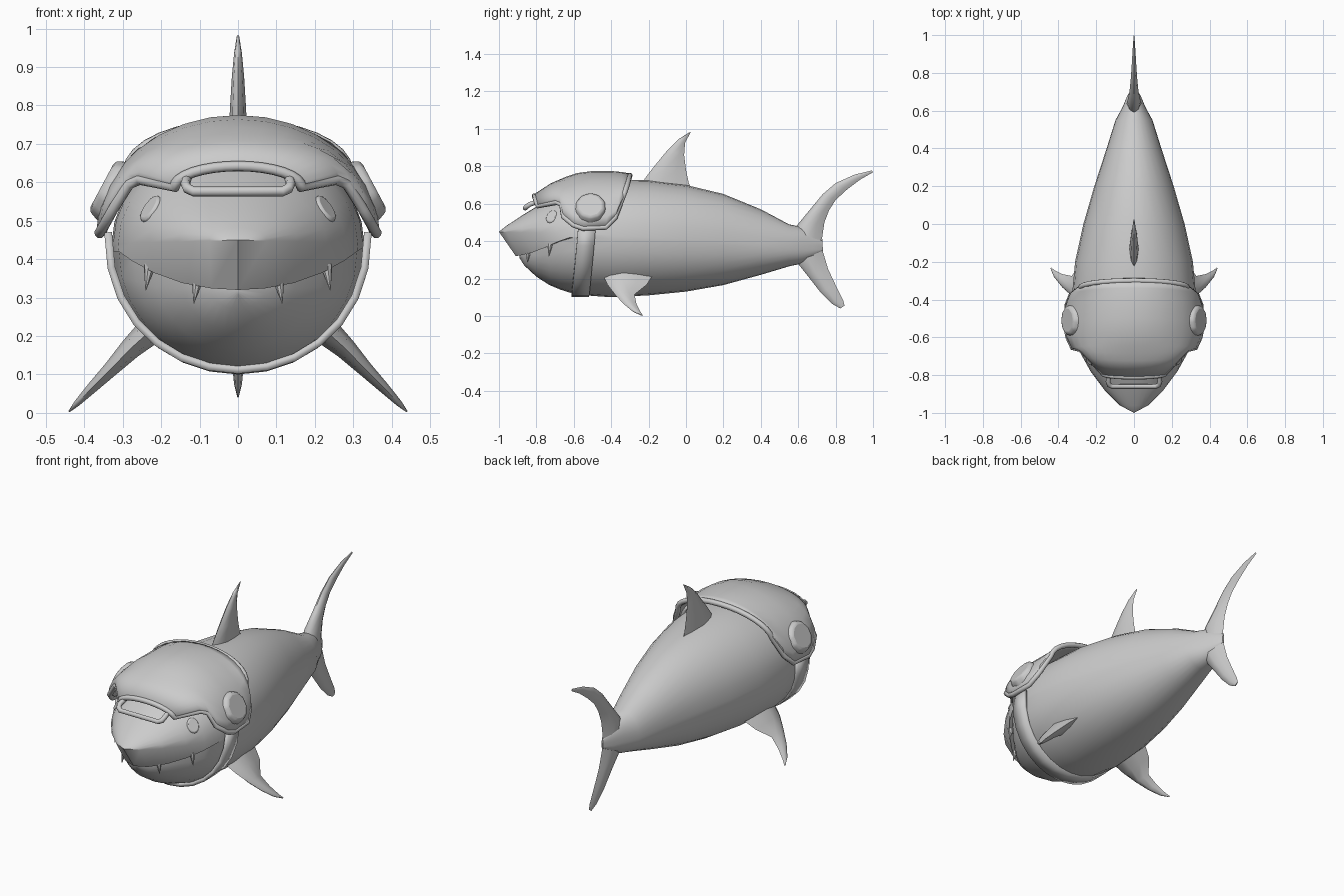
import bpy, bmesh
from math import sin, cos, pi
from mathutils import Vector

if "Cube" in bpy.data.objects:
    bpy.data.objects.remove(bpy.data.objects["Cube"])


def finish(obj, angle=40):
    bpy.ops.object.select_all(action='DESELECT')
    obj.select_set(True)
    bpy.context.view_layer.objects.active = obj
    bpy.ops.object.shade_smooth_by_angle(angle=angle * pi / 180)
    return obj


def loft(name, rings, closed=True, solid=0, angle=40):
    """Skin a list of equal-length point rings; optionally give it thickness."""
    bm = bmesh.new()
    rows = [[bm.verts.new(p) for p in r] for r in rings]
    n = len(rows[0])
    for a, b in zip(rows, rows[1:]):
        for i in range(n if closed else n - 1):
            j = (i + 1) % n
            bm.faces.new((a[i], a[j], b[j], b[i]))
    if closed:
        bm.faces.new(rows[0])
        bm.faces.new(rows[-1])
    bmesh.ops.remove_doubles(bm, verts=bm.verts, dist=0.0005)
    bmesh.ops.recalc_face_normals(bm, faces=bm.faces)
    me = bpy.data.meshes.new(name)
    bm.to_mesh(me)
    bm.free()
    obj = bpy.data.objects.new(name, me)
    bpy.context.collection.objects.link(obj)
    if solid:
        m = obj.modifiers.new("thickness", 'SOLIDIFY')
        m.thickness = solid
        m.offset = 0
    return finish(obj, angle)


def fin(name, sections, normal):
    """Lens-shaped fin from (leading point, trailing point, half thickness)."""
    nrm = Vector(normal).normalized()
    prof = [(0, 0), (.12, .65), (.4, 1), (.72, .6), (1, 0), (.72, -.6), (.4, -1), (.12, -.65)]
    rings = [[Vector(f).lerp(Vector(b), u) + nrm * t * v for u, v in prof]
             for f, b, t in sections]
    return loft(name, rings, angle=60)


def tube(name, pts, r, cyclic=False):
    cu = bpy.data.curves.new(name, 'CURVE')
    cu.dimensions = '3D'
    cu.bevel_depth = r
    cu.bevel_resolution = 2
    cu.use_fill_caps = True
    sp = cu.splines.new('POLY')
    sp.points.add(len(pts) - 1)
    for q, p in zip(sp.points, pts):
        q.co = (*p, 1)
    sp.use_cyclic_u = cyclic
    obj = bpy.data.objects.new(name, cu)
    bpy.context.collection.objects.link(obj)
    bpy.ops.object.select_all(action='DESELECT')
    obj.select_set(True)
    bpy.context.view_layer.objects.active = obj
    bpy.ops.object.convert(target='MESH')
    return finish(bpy.context.object, 60)


def cone(name, loc, axis, r1, r2, depth, sides, scale=(1, 1, 1), bevel=0):
    bpy.ops.mesh.primitive_cone_add(vertices=sides, radius1=r1, radius2=r2, depth=depth, location=loc)
    o = bpy.context.object
    o.name = name
    o.rotation_euler = Vector(axis).to_track_quat('Z', 'Y').to_euler()
    o.scale = scale
    if bevel:
        m = o.modifiers.new("bevel", 'BEVEL')
        m.width = bevel
        m.segments = 2
    return finish(o, 40)


# Body: ridge y, half width, ridge z, top z | lip x, y, z | jaw y, half width, top z, bottom z
head = [
    (-1, 0, .45, .45, 0, -.91, .32, -.89, 0, .33, .31),
    (-.96, .075, .448, .482, .07, -.885, .324, -.865, .08, .34, .27),
    (-.88, .155, .446, .535, .145, -.825, .338, -.80, .15, .355, .21),
    (-.78, .23, .444, .597, .22, -.755, .365, -.73, .22, .375, .165),
    (-.69, .28, .442, .645, .275, -.69, .395, -.67, .27, .40, .14),
    (-.60, .312, .44, .69, .31, -.62, .42, -.60, .31, .42, .118)]
# Trunk: y, half width, mid z, top z, bottom z
trunk = [(-.5, .325, .44, .715, .107), (-.4, .33, .43, .73, .10), (-.2, .312, .42, .725, .11),
         (0, .268, .41, .70, .13), (.2, .21, .40, .652, .165), (.4, .145, .385, .57, .22),
         (.55, .098, .375, .49, .265), (.62, .06, .375, .475, .28),
         (.68, .035, .375, .44, .31), (.73, .005, .375, .40, .35)]
stations = head + [(y, w, m, t, w, y, m - .01, y, w, m - .02, b) for y, w, m, t, b in trunk]
N = 14
rings = []
for y, w, zr, zt, lx, ly, lz, jy, jw, jt, jb in stations:
    top = [(w * cos(pi * i / N), y, zr + (zt - zr) * sin(pi * i / N)) for i in range(N + 1)]
    jaw = [(-jw * cos(pi * i / N), jy, jt - (jt - jb) * sin(pi * i / N)) for i in range(N + 1)]
    rings.append([(lx, ly, lz)] + top + [(-lx, ly, lz)] + jaw)
loft("body", rings, angle=35)

# Tail, from lower tip to upper tip: leading y, z, trailing y, z, half thickness
tail = [(.825, .04, .848, .055, .003), (.78, .065, .84, .085, .01), (.72, .125, .80, .165, .017),
        (.65, .215, .76, .25, .024), (.59, .29, .733, .34, .035), (.57, .38, .728, .42, .042),
        (.59, .48, .74, .50, .035), (.66, .565, .765, .565, .024), (.73, .65, .80, .62, .018),
        (.80, .71, .86, .675, .013), (.90, .755, .93, .728, .008), (.993, .778, 1, .768, .002)]
fin("tail_fin", [((0, a, b), (0, c, d), t) for a, b, c, d, t in tail], (1, 0, 0))

# Dorsal fin
dorsal = [(-.25, .66, .05, .64, .026), (-.22, .735, .015, .71, .024), (-.17, .80, 0, .78, .021),
          (-.10, .885, -.01, .86, .016), (-.04, .945, -.005, .925, .01), (.015, .98, .025, .983, .003)]
fin("dorsal_fin", [((0, a, b), (0, c, d), t) for a, b, c, d, t in dorsal], (1, 0, 0))

# Pectoral fins: x, z, leading y, trailing y, half thickness
pectoral = [(.21, .23, -.45, -.17, .04), (.28, .167, -.42, -.21, .028), (.33, .115, -.38, -.275, .02),
            (.38, .065, -.335, -.265, .014), (.42, .024, -.285, -.245, .008), (.44, .003, -.24, -.23, .002)]
for s, side in ((1, "left"), (-1, "right")):
    fin("pectoral_fin_" + side,
        [((s * x, a, z), (s * x, b, z), t) for x, z, a, b, t in pectoral], (s, 0, 1))
    # Eye, teeth and ear cup
    cone("eye_" + side, (s * .222, -.715, .527), (s * .72, -.4, .56), .045, .038, .03, 16,
         (.8, 1, 1), .006)
    for k, (x, y, z) in enumerate(((.11, -.845, .318), (.235, -.73, .352))):
        cone(f"tooth_{side}_{k}", (s * x, y, z), (s * .15, -.1, -1), .016, .001, .068, 8)
    cone("ear_cup_" + side, (s * .332, -.51, .58), (s * .88, 0, .47), .095, .075, .05, 10,
         bevel=.012)

# Helmet shell: top y, z | edge x, y, z
helmet = [(-.81, .642, .165, -.79, .587), (-.72, .70, .255, -.69, .607), (-.68, .718, .283, -.665, .595),
          (-.64, .735, .325, -.655, .53), (-.58, .755, .35, -.60, .485), (-.50, .766, .36, -.55, .468),
          (-.40, .766, .355, -.43, .473), (-.34, .76, .335, -.38, .525), (-.30, .752, .285, -.34, .63)]
M = 8
shell = []
for ty, tz, ex, ey, ez in helmet:
    row = []
    for i in range(-M, M + 1):
        a = pi / 2 * i / M
        row.append((ex * sin(a), ty + (ey - ty) * (i / M) ** 2, ez + (tz - ez) * cos(a)))
    shell.append(row)
loft("helmet", shell, closed=False, solid=.018)
edge = shell[0] + [r[-1] for r in shell[1:-1]] + shell[-1][::-1] + [r[0] for r in shell[-2:0:-1]]
tube("helmet_rim", edge, .014, True)

# Chin strap
strap = []
for i in range(15):
    a = pi * i / 14
    c = -.53 - .035 * sin(a)
    x, z = .338 * cos(a), .47 - .358 * sin(a) ** .9
    strap.append([(x, c - .047, z), (x, c + .047, z)])
loft("chin_strap", strap, closed=False, solid=.02)

# Front bar on the helmet
half = [(.13, -.77, .618), (.137, -.835, .597), (.132, -.852, .584), (.115, -.86, .576)]
tube("helmet_bar", half + [(-x, y, z) for x, y, z in half[::-1]], .013)
